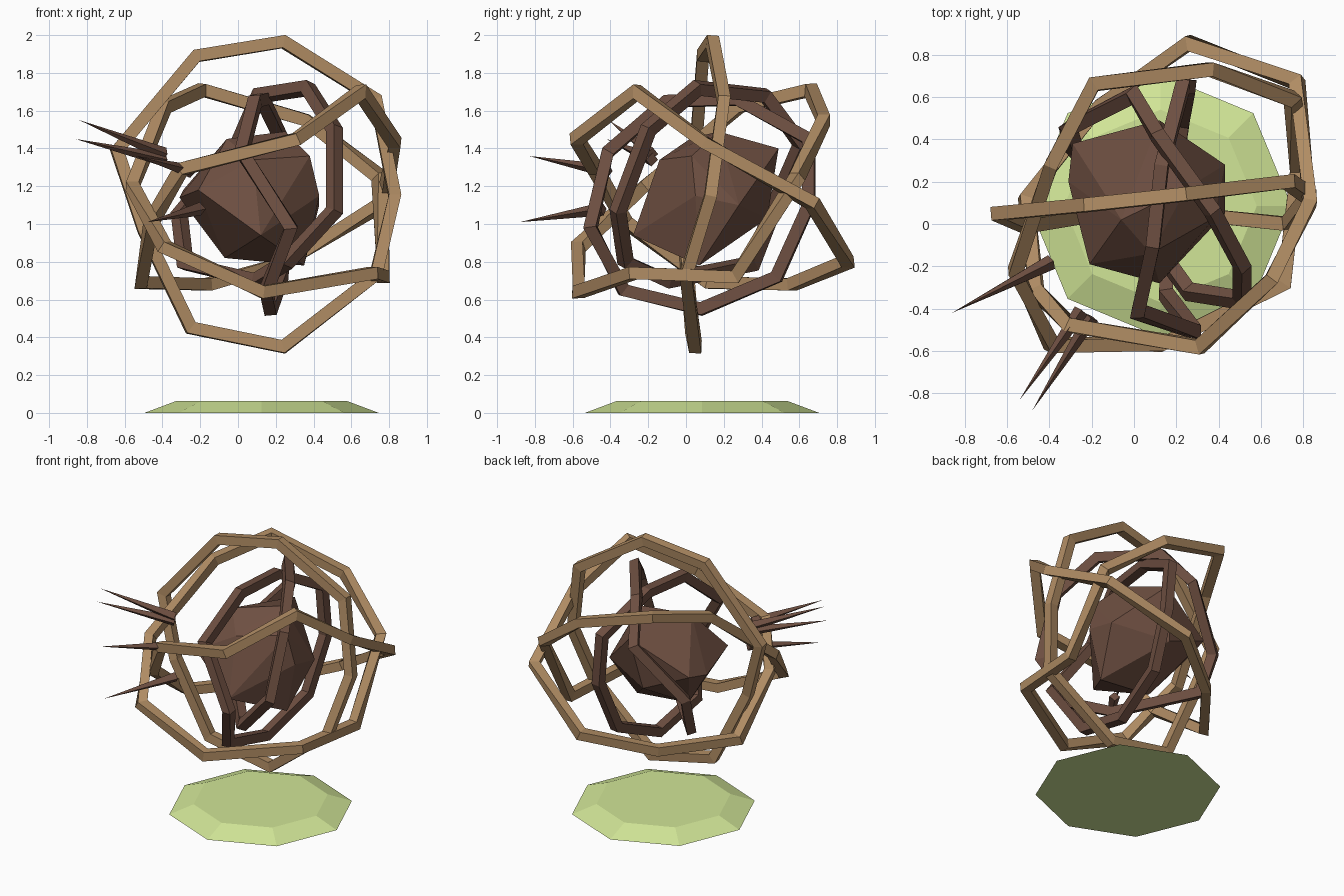
import bpy
import bmesh
from math import cos, pi, sin
from mathutils import Vector

default_cube = bpy.data.objects.get("Cube")
if default_cube:
    bpy.data.objects.remove(default_cube, do_unlink=True)


def make_material(name, colour):
    material = bpy.data.materials.new(name)
    material.use_nodes = True
    material.diffuse_color = (*colour, 1)
    shader = next(n for n in material.node_tree.nodes if n.type == "BSDF_PRINCIPLED")
    shader.inputs["Base Color"].default_value = (*colour, 1)
    shader.inputs["Roughness"].default_value = .9
    return material


tan_wood = make_material("tan wood", (.43, .26, .125))
dark_wood = make_material("dark brown wood", (.155, .078, .053))
leaf_green = make_material("pale green", (.64, .79, .31))


def finish_object(bm, name, material):
    """Turn a bmesh into a flat shaded object of one colour."""
    bmesh.ops.recalc_face_normals(bm, faces=bm.faces[:])
    mesh = bpy.data.meshes.new(name)
    bm.to_mesh(mesh)
    bm.free()
    mesh.materials.append(material)
    obj = bpy.data.objects.new(name, mesh)
    bpy.context.collection.objects.link(obj)
    return obj


def bridge_loops(bm, first, second):
    """Join two loops of equal length with quads."""
    count = len(first)
    for i in range(count):
        j = (i + 1) % count
        bm.faces.new((first[i], first[j], second[j], second[i]))


def hoop_axis(path):
    """Average normal of a closed, slightly bent polygon."""
    centre = sum(path, Vector()) / len(path)
    axis = Vector()
    for i, point in enumerate(path):
        axis += (path[i - 1] - centre).cross(point - centre)
    return axis.normalized()


def make_hoop(name, material, points, level=False, width=.064):
    """Sweep a mitred square bar around a polygon; a level bar keeps its sides upright."""
    path = [Vector(p) for p in points]
    count = len(path)
    axis = Vector((0, 0, 1)) if level else hoop_axis(path)
    bm = bmesh.new()
    sections = []
    for i, point in enumerate(path):
        incoming = (point - path[i - 1]).normalized()
        outgoing = (path[(i + 1) % count] - point).normalized()
        tangent = (incoming + outgoing).normalized()
        bend = (incoming - outgoing).normalized()
        stretch = 1 / max(tangent.dot(outgoing), .6) - 1
        side = tangent.cross(axis).normalized()
        up = side.cross(tangent).normalized()
        section = []
        for a, b in ((-1, -1), (1, -1), (1, 1), (-1, 1)):
            offset = (side * a + up * b) * width / 2
            offset += bend * offset.dot(bend) * stretch
            section.append(bm.verts.new(point + offset))
        sections.append(section)
    for i, section in enumerate(sections):
        bridge_loops(bm, section, sections[(i + 1) % count])
    return finish_object(bm, name, material)


def make_spike(name, base, tip, radius=.036, sides=4):
    """Thin pyramid from a base centre to a sharp tip."""
    base, tip = Vector(base), Vector(tip)
    direction = (tip - base).normalized()
    side = direction.cross(Vector((0, 0, 1))).normalized()
    up = side.cross(direction)
    bm = bmesh.new()
    ring = []
    for i in range(sides):
        angle = 2 * pi * i / sides
        ring.append(bm.verts.new(base + (side * cos(angle) + up * sin(angle)) * radius))
    apex = bm.verts.new(tip)
    bm.faces.new(ring)
    for i in range(sides):
        bm.faces.new((ring[i], ring[(i + 1) % sides], apex))
    return finish_object(bm, name, dark_wood)


# Octagonal ground disc with a sloping rim
bm = bmesh.new()
loops = []
for radius, height in ((.62, 0), (.455, .062)):
    loops.append([bm.verts.new((.125 + radius * cos(k * pi / 4),
                                .085 + radius * sin(k * pi / 4), height))
                  for k in range(8)])
bridge_loops(bm, *loops)
for loop in loops:
    bm.faces.new(loop)
finish_object(bm, "ground_disc", leaf_green)

# Faceted core, wrapped around a few corner points
bm = bmesh.new()
for corner in ((.12, .49, 1.4), (.25, .17, 1.49), (.43, .28, 1.1), (.43, .05, 1.15),
               (.12, -.28, .94), (-.07, .07, .82), (-.31, .2, 1.14), (-.29, .38, 1.18),
               (-.06, .02, 1.45), (-.21, -.19, 1.18), (.35, .07, .78),
               (.05, .43, 1.03), (.38, .03, 1.36), (.08, -.14, 1.34)):
    bm.verts.new(corner)
bmesh.ops.convex_hull(bm, input=bm.verts[:])
finish_object(bm, "core", dark_wood)

# Outer hoops
make_hoop("upright_outer_hoop", tan_wood, (
    (.24, .14, 1.965), (.73, .2, 1.66), (.83, .13, 1.15), (.73, 0, .73), (.24, .05, .35),
    (-.25, .03, .45), (-.5, -.01, .97), (-.64, .05, 1.39), (-.22, .09, 1.89)))
make_hoop("front_tilted_hoop", tan_wood, (
    (.31, -.58, 1.45), (-.3, -.48, 1.29), (-.46, -.32, 1.01), (-.51, .12, .69),
    (-.16, .56, .68), (.26, .855, .8), (.77, .67, 1.11), (.83, .1, 1.43),
    (.65, -.26, 1.7)), level=True)
make_hoop("back_tilted_hoop", tan_wood, (
    (.13, -.57, .64), (-.39, -.57, .88), (-.56, -.22, 1.2), (-.39, .28, 1.62),
    (-.19, .66, 1.71), (.36, .73, 1.55), (.75, .59, 1.25), (.77, .26, .72),
    (.71, -.28, .74)), level=True)

# Inner hoops
make_hoop("slanted_inner_hoop", dark_wood, (
    (.37, .06, 1.72), (.51, -.2, 1.5), (.51, -.36, 1.07), (.26, -.32, .8), (.1, -.1, .7),
    (-.28, .35, .79), (-.31, .45, 1.05), (0, .61, 1.42), (.11, .42, 1.68)))
make_hoop("upright_inner_hoop", dark_wood, (
    (.28, -.505, .98), (.02, -.415, 1.38), (.09, -.1, 1.65), (.13, .27, 1.66),
    (.23, .65, 1.45), (.26, .65, 1.1), (.23, .48, .72), (.17, .08, .55), (.15, -.33, .65)))

# Thorns on the right side
thorns = (
    ("upper_thorn", (-.39, -.18, 1.37), (-.84, -.41, 1.55)),
    ("second_thorn", (-.39, -.18, 1.34), (-.86, -.42, 1.45)),
    ("third_thorn", (-.25, -.41, 1.28), (-.54, -.83, 1.36)),
    ("lower_thorn", (-.2, -.44, 1.08), (-.48, -.88, 1.01)),
)
for name, base, tip in thorns:
    make_spike(name, base, tip)
